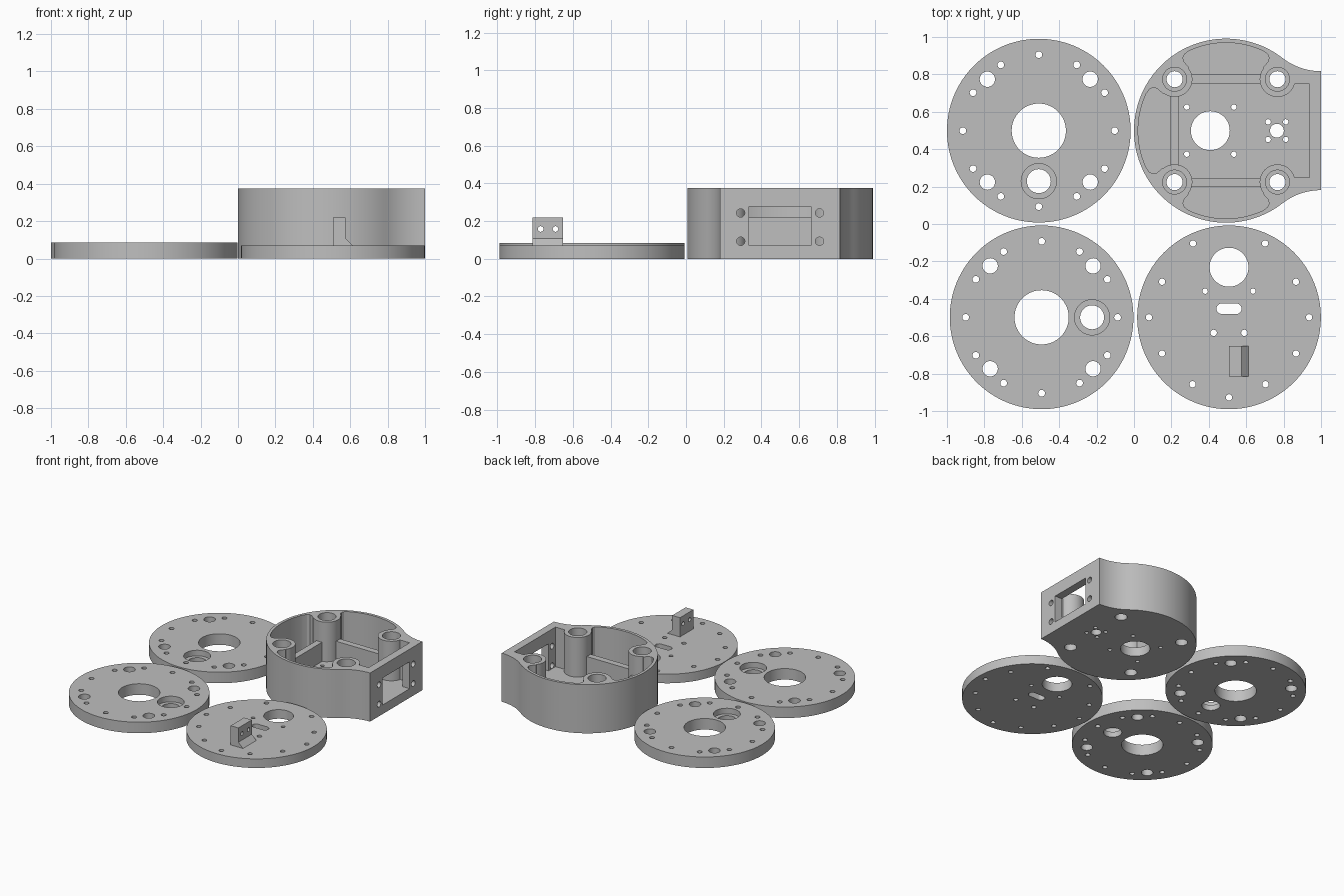
import bpy, bmesh, math
from math import cos, sin, pi, radians

if "Cube" in bpy.data.objects:
    bpy.data.objects.remove(bpy.data.objects["Cube"])

grey = bpy.data.materials.new("grey plastic")
grey.diffuse_color = (0.52, 0.52, 0.52, 1)
grey.use_nodes = True
grey.node_tree.nodes["Principled BSDF"].inputs["Base Color"].default_value = grey.diffuse_color

R = 0.491  # shared outer radius of all plates


def circle(x, y, r, n=32):
    return [(x + r * cos(2 * pi * i / n), y + r * sin(2 * pi * i / n)) for i in range(n)]


def rect(x0, y0, x1, y1):
    return [(x0, y0), (x1, y0), (x1, y1), (x0, y1)]


def spin(pts, a):
    return [(x * cos(a) - y * sin(a), x * sin(a) + y * cos(a)) for x, y in pts]


# A prism is (profile, low, high, axis); the profile lies in xy, yz or xz
def solid(name, prisms, loc):
    place = {"z": lambda u, v, w: (u, v, w),
             "x": lambda u, v, w: (w, u, v),
             "y": lambda u, v, w: (u, w, v)}
    bm = bmesh.new()
    for pts, lo, hi, axis in prisms:
        a = [bm.verts.new(place[axis](u, v, lo)) for u, v in pts]
        b = [bm.verts.new(place[axis](u, v, hi)) for u, v in pts]
        bm.faces.new(a[::-1])
        bm.faces.new(b)
        for i in range(len(pts)):
            j = (i + 1) % len(pts)
            bm.faces.new((a[i], a[j], b[j], b[i]))
    bmesh.ops.recalc_face_normals(bm, faces=bm.faces)
    me = bpy.data.meshes.new(name)
    bm.to_mesh(me)
    bm.free()
    me.materials.append(grey)
    ob = bpy.data.objects.new(name, me)
    ob.location = loc
    bpy.context.collection.objects.link(ob)
    return ob


def combine(ob, prisms, op="DIFFERENCE"):
    tool = solid("tool", prisms, ob.location)
    tool.hide_render = True
    mod = ob.modifiers.new("bool", "BOOLEAN")
    mod.operation, mod.solver, mod.object = op, "EXACT", tool
    bpy.context.view_layer.objects.active = ob
    bpy.ops.object.modifier_apply(modifier=mod.name)
    bpy.data.objects.remove(tool)


def finish(ob):
    bpy.ops.object.select_all(action="DESELECT")
    ob.select_set(True)
    bpy.context.view_layer.objects.active = ob
    bpy.ops.object.shade_smooth_by_angle(angle=radians(30))


def drill(x, y, r, n=24):
    return (circle(x, y, r, n), -0.1, 0.6, "z")


corners = [(sx * 0.275, sy * 0.275) for sx in (-1, 1) for sy in (-1, 1)]

# Two ring plates, the second turned a quarter
for name, loc, turn in (("back_ring_plate", (-0.509, 0.499, 0), -pi / 2),
                        ("front_ring_plate", (-0.494, -0.499, 0), 0)):
    plate = solid(name, [(circle(0, 0, R, 128), 0, 0.085, "z")], loc)
    bx, by = 0.27 * cos(turn), 0.27 * sin(turn)
    combine(plate, [(circle(bx, by, 0.094, 48), 0.042, 0.2, "z")])
    holes = [drill(0, 0, 0.145, 64), drill(bx, by, 0.064, 40)]
    holes += [drill(x, y, 0.041, 32) for x, y in corners]
    holes += [drill(0.406 * cos(i * pi / 6), 0.406 * sin(i * pi / 6), 0.018, 20) for i in range(12)]
    combine(plate, holes)
    finish(plate)

# Base plate with an upright bracket
base = solid("base_plate", [(circle(0, 0, R, 128), 0, 0.07, "z")], (0.508, -0.499, 0))
bracket = [(0, 0.03), (0.105, 0.03), (0.105, 0.07), (0.066, 0.108), (0.066, 0.218), (0, 0.218)]
combine(base, [(bracket, -0.316, -0.153, "y")], "UNION")
slot = [(s * 0.039 + 0.028 * cos(a), 0.046 + 0.028 * sin(a))
        for s, start in ((1, -pi / 2), (-1, pi / 2))
        for a in [start + pi * i / 12 for i in range(13)]]
holes = [drill(0, 0.268, 0.104, 64), (slot, -0.1, 0.2, "z")]
for s in (-1, 1):
    holes += [drill(s * 0.128, 0.14, 0.0145, 20), drill(s * 0.082, -0.083, 0.017, 20),
              drill(s * 0.428, 0, 0.017, 20), drill(s * 0.358, 0.19, 0.017, 20),
              drill(s * 0.358, -0.193, 0.017, 20), drill(s * 0.195, -0.358, 0.017, 20),
              drill(s * 0.193, 0.395, 0.017, 20)]
holes.append(drill(0, -0.428, 0.017, 20))
holes += [(circle(y, 0.158, 0.015, 20), -0.1, 0.2, "x") for y in (-0.272, -0.193)]
combine(base, holes)
finish(base)

# Housing outline: round body flaring through concave arcs to a flat end
H, END, FLAT, FLOOR, TOP = 0.492, 0.508, 0.318, 0.07, 0.375
flare = (END ** 2 + FLAT ** 2 - H ** 2) / (2 * (H - FLAT))
t = math.atan2(FLAT + flare, END)
upper = [(END + flare * cos(a), FLAT + flare + flare * sin(a))
         for a in [-pi / 2 + (t - pi / 2) * i / 16 for i in range(17)]]
body = [(H * cos(a), H * sin(a)) for a in [t + (2 * pi - 2 * t) * i / 96 for i in range(1, 96)]]
lower = [(x, -y) for x, y in reversed(upper)]
housing = solid("housing", [(upper + body + lower, 0, TOP, "z")], (0.492, 0.499, 0))

# Main pocket and three arc pockets
combine(housing, [(rect(-0.26, -0.25, 0.447, 0.25), FLOOR, 0.6, "z")])
arc = [(0.47 * cos(a), 0.47 * sin(a)) for a in [radians(65 + 50 * i / 24) for i in range(25)]]
pocket = ([(0.2, 0.2), (0.2, 0.34), (0.226, 0.37), (0.23, 0.39), (0.222, 0.409)] + arc
          + [(-0.222, 0.409), (-0.23, 0.39), (-0.226, 0.37), (-0.2, 0.34), (-0.2, 0.2)])
for turn in (0, pi / 2, pi):
    combine(housing, [(spin(pocket, turn), FLOOR, 0.6, "z")])

# Low dividing walls and corner posts
for turn in (0, pi / 2, pi):
    combine(housing, [(spin(rect(-0.25, 0.252, 0.25, 0.3), turn), 0.03, 0.218, "z")], "UNION")
combine(housing, [(circle(x, y, 0.095, 48), 0.03, TOP, "z") for x, y in corners], "UNION")
combine(housing, [(circle(x, y, 0.064, 40), FLOOR, 0.6, "z") for x, y in corners])

# Floor holes
holes = [drill(x, y, 0.043, 32) for x, y in corners]
holes += [drill(-0.084, 0, 0.104, 64), drill(0.272, 0, 0.037, 32)]
for sx in (-1, 1):
    for sy in (-1, 1):
        holes.append(drill(-0.084 + sx * 0.126, sy * 0.126, 0.0145, 20))
        holes.append(drill(0.272 + sx * 0.047, sy * 0.047, 0.0145, 20))
combine(housing, holes)

# End window and its screw holes
cuts = [(rect(-0.164, FLOOR, 0.164, 0.278), 0.42, 0.6, "x")]
cuts += [(circle(s * 0.209, z, 0.022, 24), 0.42, 0.6, "x") for s in (-1, 1) for z in (0.093, 0.243)]
combine(housing, cuts)
finish(housing)
